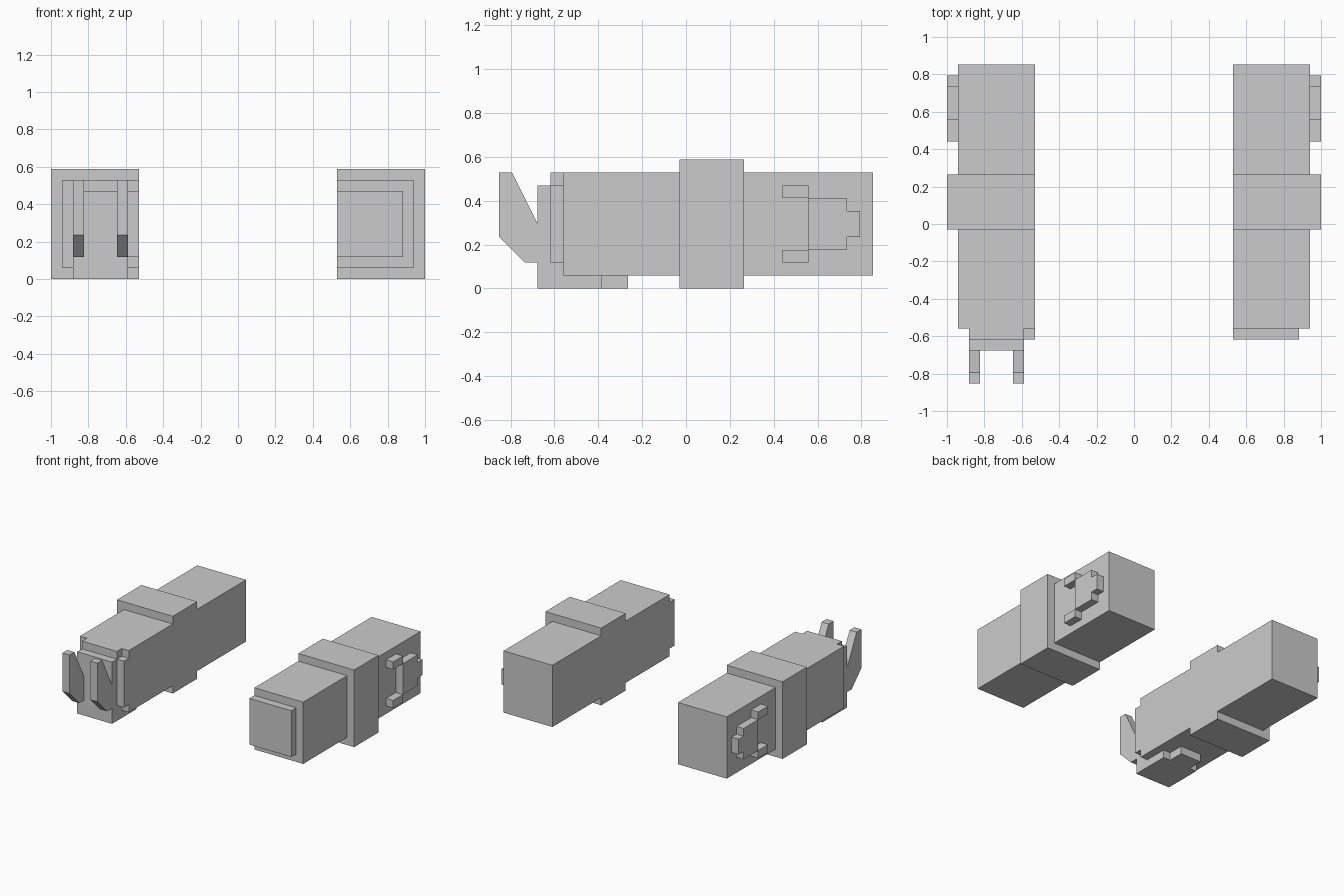
import bpy
import bmesh

if "Cube" in bpy.data.objects:
    bpy.data.objects.remove(bpy.data.objects["Cube"])

U = 1 / 17       # grid unit: the whole model is 34 units wide
LENGTH = 29      # units from front to back

grey = bpy.data.materials.new("grey")
grey.use_nodes = True
colour = (0.6, 0.6, 0.6, 1)
grey.diffuse_color = colour
grey.node_tree.nodes["Principled BSDF"].inputs["Base Color"].default_value = colour


def extrude_profile(name, points, x0, x1):
    """Extrude a (y, z) outline along x; y counts from the front end."""
    bm = bmesh.new()
    verts = [bm.verts.new((x0 * U, (y - LENGTH / 2) * U, z * U)) for y, z in points]
    face = bm.faces.new(verts)
    new = bmesh.ops.extrude_face_region(bm, geom=[face])["geom"]
    moved = [g for g in new if isinstance(g, bmesh.types.BMVert)]
    bmesh.ops.translate(bm, verts=moved, vec=((x1 - x0) * U, 0, 0))
    bmesh.ops.recalc_face_normals(bm, faces=bm.faces)
    mesh = bpy.data.meshes.new(name)
    bm.to_mesh(mesh)
    bm.free()
    mesh.materials.append(grey)
    obj = bpy.data.objects.new(name, mesh)
    bpy.context.collection.objects.link(obj)
    return obj


def box(name, x, y, z):
    outline = [(y[0], z[0]), (y[1], z[0]), (y[1], z[1]), (y[0], z[1])]
    return extrude_profile(name, outline, *x)


# Parts shared by both halves, mirrored across x
for label, s in (("left", 1), ("right", -1)):
    def side(a, b):
        return sorted((s * a, s * b))

    box(label + "_body", side(9, 16), (5, 29), (1, 9))
    box(label + "_band", side(9, 17), (14, 19), (0, 10))
    # Raised clip on the outer side
    outer = side(16, 17)
    box(label + "_clip_plate", outer, (24, 27), (3, 7))
    box(label + "_clip_tip", outer, (27, 28), (4, 6))
    box(label + "_clip_upper_arm", outer, (22, 24), (7, 8))
    box(label + "_clip_lower_arm", outer, (22, 24), (2, 3))

# Left half: plain stepped front
box("left_front_cap", (9, 15), (4, 5), (2, 8))

# Right half: front latch with pronged hooks and an underside tongue
box("right_front_strip", (-10, -9), (4, 5), (2, 8))
box("latch_back", (-15, -10), (4, 5), (0, 9))
box("latch_front", (-15, -10), (3, 4), (0, 8))
box("latch_base", (-15, -10), (5, 8), (0, 1))
box("latch_tongue", (-14, -11), (8, 10), (0, 1))
hook = [(0, 9), (1, 9), (3, 5), (3, 2), (2, 2), (0, 4)]
extrude_profile("outer_hook", hook, -15, -14)
extrude_profile("inner_hook", hook, -11, -10)
